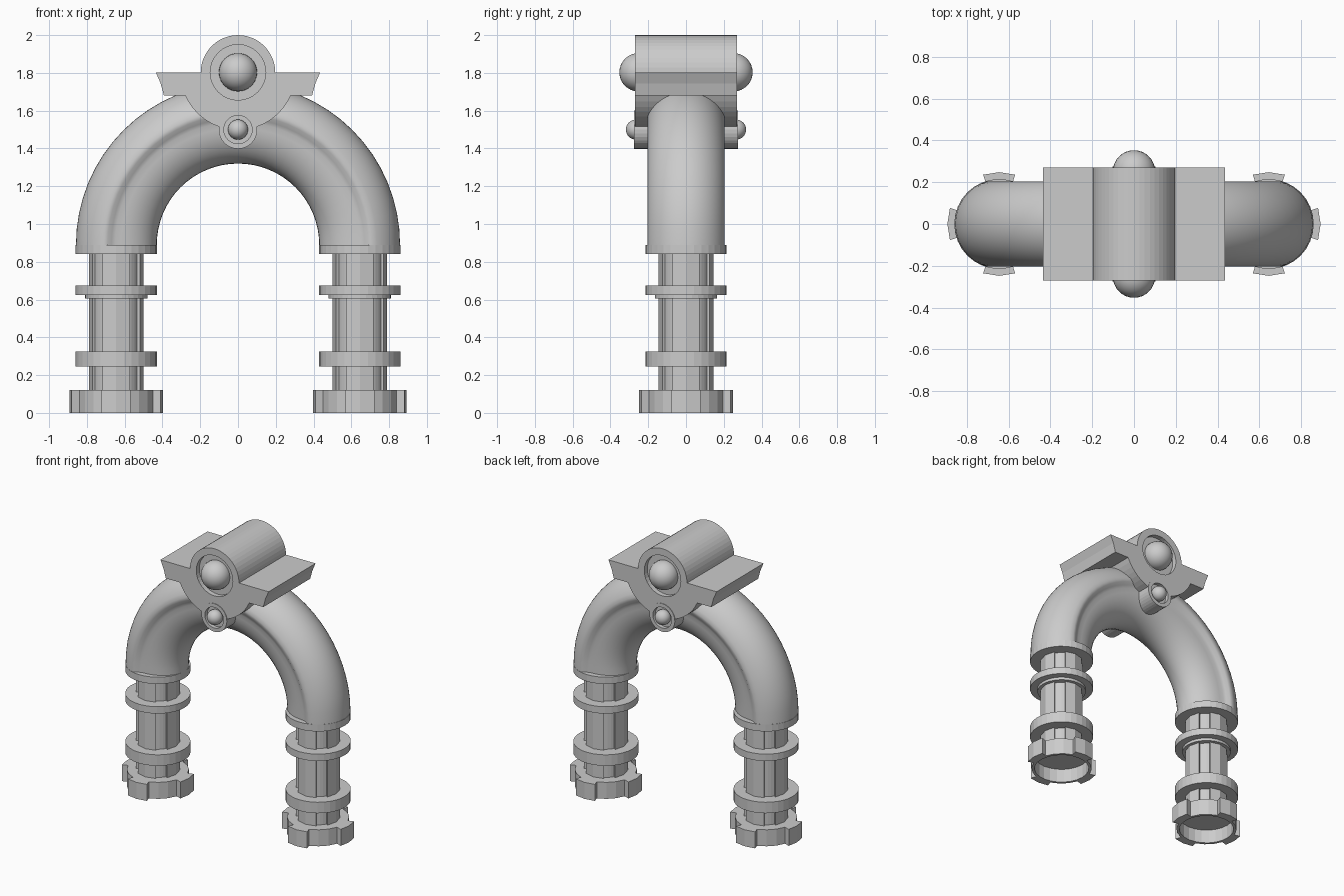
import bpy, bmesh
from math import sin, cos, pi, radians
from mathutils import Matrix, Vector

if "Cube" in bpy.data.objects:
    bpy.data.objects.remove(bpy.data.objects["Cube"], do_unlink=True)

grey = bpy.data.materials.new("plain grey")
grey.use_nodes = True
grey.diffuse_color = (0.6, 0.6, 0.6, 1)
grey.node_tree.nodes["Principled BSDF"].inputs["Base Color"].default_value = grey.diffuse_color

LEG_X = 0.645
ARCH_Z = 0.89


def finish(name, bm, smooth=None):
    bmesh.ops.recalc_face_normals(bm, faces=bm.faces)
    mesh = bpy.data.meshes.new(name)
    bm.to_mesh(mesh)
    bm.free()
    mesh.materials.append(grey)
    obj = bpy.data.objects.new(name, mesh)
    bpy.context.collection.objects.link(obj)
    if smooth:
        bpy.ops.object.select_all(action='DESELECT')
        obj.select_set(True)
        bpy.context.view_layer.objects.active = obj
        bpy.ops.object.shade_smooth_by_angle(angle=radians(smooth))
    return obj


def prism(name, outline, low, high, place):
    """Extrude a 2D outline between two depths; place maps (u, v, depth) to space."""
    bm = bmesh.new()
    ends = [[bm.verts.new(place(u, v, d)) for u, v in outline] for d in (low, high)]
    n = len(outline)
    for ring in ends:
        bm.faces.new(ring)
    for i in range(n):
        j = (i + 1) % n
        bm.faces.new((ends[0][i], ends[0][j], ends[1][j], ends[1][i]))
    return finish(name, bm)


def arc(radius, start, end, steps, cu=0, cv=0):
    angles = [radians(start + (end - start) * i / steps) for i in range(steps + 1)]
    return [(cu + radius * cos(a), cv + radius * sin(a)) for a in angles]


def circle(radius, steps=32, cu=0, cv=0):
    return arc(radius, 0, 360, steps, cu, cv)[:-1]


def tabbed(core, outer, half_angle):
    """Round outline with four raised tabs facing the main directions."""
    points = []
    for k in range(4):
        mid = 90 * k
        points += arc(outer, mid - half_angle, mid + half_angle, 2)
        points += arc(core, mid + half_angle, mid + 90 - half_angle, 3)
    return points


def cut(target, *cutters):
    bpy.context.view_layer.objects.active = target
    for c in cutters:
        mod = target.modifiers.new("recess", 'BOOLEAN')
        mod.operation = 'DIFFERENCE'
        mod.solver = 'EXACT'
        mod.object = c
        bpy.ops.object.modifier_apply(modifier=mod.name)


def discard(*objects):
    for o in objects:
        bpy.data.objects.remove(o, do_unlink=True)


def facing(u, v, d):
    return (u, d, v)


# Legs: hollow tabbed foot, ribbed column, rings and collar
for side, sx in (("left", LEG_X), ("right", -LEG_X)):
    def upright(u, v, d, sx=sx):
        return (sx + u, v, d)

    foot = prism(side + "_foot", tabbed(0.205, 0.248, 18), 0, 0.12, upright)
    hollow = prism("foot_cutter", circle(0.185, 24), -0.05, 0.1, upright)
    cut(foot, hollow)
    discard(hollow)
    prism(side + "_column", tabbed(0.128, 0.145, 30), 0.11, 0.85, upright)
    for part, radius, low, high in (("lower_ring", 0.215, 0.245, 0.325),
                                    ("upper_ring", 0.215, 0.625, 0.675),
                                    ("ring_step", 0.165, 0.605, 0.63),
                                    ("collar", 0.215, 0.84, ARCH_Z)):
        prism(f"{side}_{part}", circle(radius), low, high, upright)

# Arch: round outer section stepping down to a slimmer inner section
half = arc(0.213, 0, 72, 10)
half += [(0.045, 0.199), (0.025, 0.184), (0.005, 0.177)]
half += [(0.215 * cos(a), 0.176 * sin(a)) for a in
         [radians(97 + 83 * i / 9) for i in range(10)]]
section = half + [(u, -v) for u, v in reversed(half[1:-1])]
bm = bmesh.new()
STEPS = 32
rings = []
for i in range(STEPS + 1):
    a = pi * i / STEPS
    rings.append([bm.verts.new(((LEG_X + u) * cos(a), v, ARCH_Z + (LEG_X + u) * sin(a)))
                  for u, v in section])
for a, b in zip(rings, rings[1:]):
    for i in range(len(section)):
        j = (i + 1) % len(section)
        bm.faces.new((a[i], a[j], b[j], b[i]))
bm.faces.new(rings[0])
bm.faces.new(rings[-1])
finish("arch_tube", bm, 40)

# Crown: round top, flared wings and bowl-shaped underside in one profile
TOP_Z, PIN_Z = 1.803, 1.5
right_half = arc(0.197, 90, 0, 12, 0, TOP_Z)
right_half += [(0.435, TOP_Z), (0.41, 1.745), (0.392, 1.68)]
right_half += arc(0.305, -23.8, -90, 10, 0, TOP_Z)
profile = right_half + [(-u, v) for u, v in reversed(right_half[1:-1])]
crown = prism("crown", profile, -0.27, 0.27, facing)
pin = prism("lower_pin", circle(0.102, 32, 0, PIN_Z), -0.274, 0.274, facing)

# Sunken sockets at both ends of the crown and the pin
for s in (-1, 1):
    big = prism("socket_cutter", circle(0.147, 32, 0, TOP_Z), s * 0.235, s * 0.4, facing)
    small = prism("pin_cutter", circle(0.075, 32, 0, PIN_Z), s * 0.245, s * 0.4, facing)
    cut(crown, big, small)
    cut(pin, small)
    discard(big, small)

# Domed knobs seated in the sockets
for end, s in (("front", -1), ("back", 1)):
    for part, radius, y, z in (("large_knob", 0.101, 0.252, TOP_Z),
                               ("small_knob", 0.053, 0.265, PIN_Z)):
        bm = bmesh.new()
        bmesh.ops.create_uvsphere(bm, u_segments=32, v_segments=16, radius=radius,
                                  matrix=Matrix.Translation(Vector((0, s * y, z))))
        finish(f"{end}_{part}", bm, 40)
